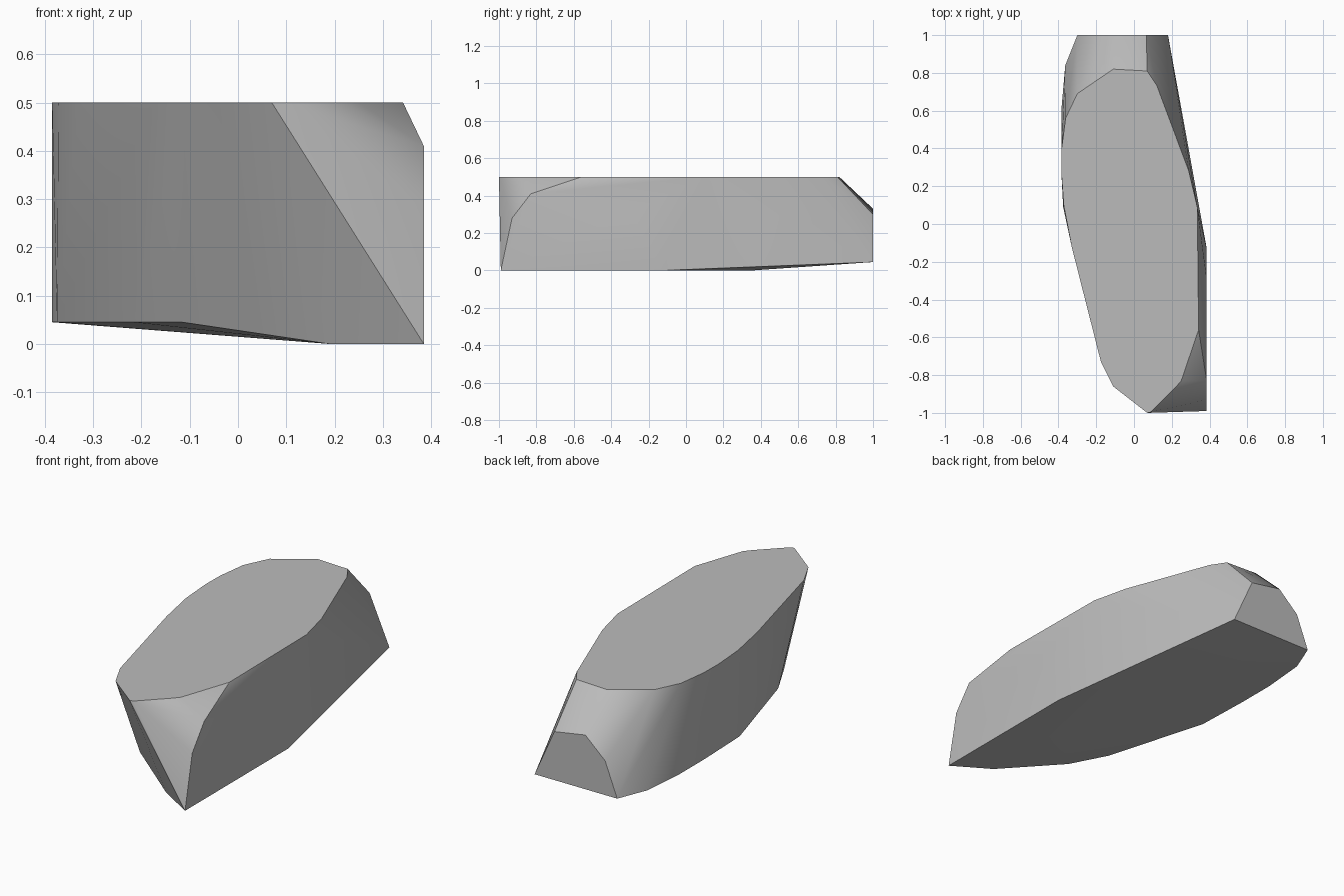
import bpy, bmesh, math

if "Cube" in bpy.data.objects:
    bpy.data.objects.remove(bpy.data.objects["Cube"])

# Corner points of the faceted stone, grouped by the face they bound
TOP = [(-.11, .82), (.07, .81), (.12, .735), (.29, .28), (.335, .09),
       (.342, -.56), (.25, -.83), (.22, -.865), (.09, -.995), (.07, -1),
       (-.11, -.86), (-.175, -.73), (-.33, -.12), (-.372, .10), (-.385, .28),
       (-.383, .40), (-.362, .56), (-.30, .69)]
LEFT_RIM = [(-.115, -.65), (-.216, -.457), (-.375, .09), (-.385, .39),
            (-.385, .60), (-.364, .84)]
BASE = [(.19, -.87), (.385, -.99), (.385, -.13), (.19, .35)]
BACK = [(.18, .045), (-.30, .045), (-.23, .225), (-.115, .33), (.065, .30)]
RIGHT = [(-.93, .28), (-.83, .41), (-.29, .31)]

points = [(x, y, .5) for x, y in TOP]
points += [(x, y, .045) for x, y in LEFT_RIM]
points += [(x, y, 0) for x, y in BASE]
points += [(x, 1, z) for x, z in BACK]
points += [(.385, y, z) for y, z in RIGHT]

# Stone body: the convex shell around those corners
bm = bmesh.new()
for p in points:
    bm.verts.new(p)
hull = bmesh.ops.convex_hull(bm, input=bm.verts[:])
loose = [v for v in bm.verts if not v.link_faces]
bmesh.ops.delete(bm, geom=loose, context='VERTS')
bmesh.ops.dissolve_limit(bm, angle_limit=math.radians(.5),
                         verts=bm.verts[:], edges=bm.edges[:])
bmesh.ops.recalc_face_normals(bm, faces=bm.faces[:])

mesh = bpy.data.meshes.new("stone")
bm.to_mesh(mesh)
bm.free()
stone = bpy.data.objects.new("stone", mesh)
bpy.context.collection.objects.link(stone)

# Stone grey
grey = bpy.data.materials.new("stone grey")
grey.diffuse_color = (.5, .5, .5, 1)
grey.use_nodes = True
grey.node_tree.nodes["Principled BSDF"].inputs["Base Color"].default_value = grey.diffuse_color
mesh.materials.append(grey)

# Soft sides, crisp rim
bpy.context.view_layer.objects.active = stone
stone.select_set(True)
bpy.ops.object.shade_smooth_by_angle(angle=math.radians(30))
